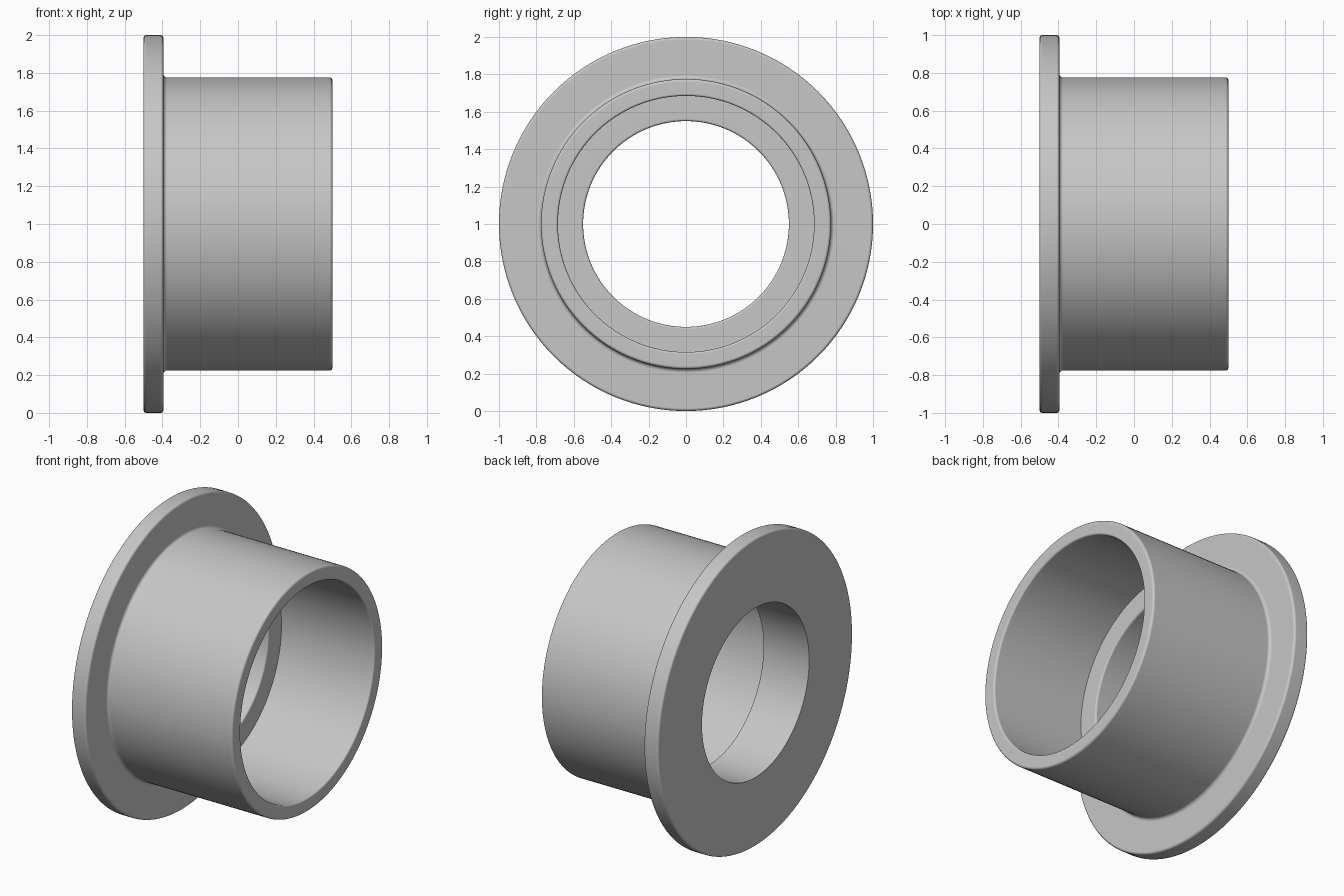
import bpy, bmesh, math
from mathutils import Vector, Matrix

if "Cube" in bpy.data.objects:
    bpy.data.objects.remove(bpy.data.objects["Cube"])

SEGMENTS = 128
ROUND_STEPS = 5


def rounded_profile(corners):
    """Closed (x, radius) profile; each corner is (x, radius, fillet)."""
    pts = []
    n = len(corners)
    for i, (x, r, f) in enumerate(corners):
        p = Vector((x, r))
        if f == 0:
            pts.append(p)
            continue
        a = (Vector(corners[i - 1][:2]) - p).normalized()
        b = (Vector(corners[(i + 1) % n][:2]) - p).normalized()
        centre = p + (a + b) * f
        for k in range(ROUND_STEPS + 1):
            t = math.pi / 2 * k / ROUND_STEPS
            pts.append(centre - b * f * math.cos(t) - a * f * math.sin(t))
    return pts


def revolve(name, profile, height, material):
    """Revolve a closed profile around a horizontal x axis."""
    bm = bmesh.new()
    rings = []
    for s in range(SEGMENTS):
        a = 2 * math.pi * s / SEGMENTS
        rings.append([bm.verts.new((p.x, p.y * math.sin(a), height + p.y * math.cos(a)))
                      for p in profile])
    n = len(profile)
    for s in range(SEGMENTS):
        r0, r1 = rings[s], rings[(s + 1) % SEGMENTS]
        for i in range(n):
            j = (i + 1) % n
            bm.faces.new((r0[i], r0[j], r1[j], r1[i]))
    bmesh.ops.recalc_face_normals(bm, faces=bm.faces[:])
    mesh = bpy.data.meshes.new(name)
    bm.to_mesh(mesh)
    bm.free()
    mesh.materials.append(material)
    obj = bpy.data.objects.new(name, mesh)
    bpy.context.collection.objects.link(obj)
    bpy.context.view_layer.objects.active = obj
    obj.select_set(True)
    bpy.ops.object.shade_smooth_by_angle(angle=math.radians(30))
    # keep the flat rings flat beside the fillets
    mod = obj.modifiers.new("flat_rings", 'WEIGHTED_NORMAL')
    mod.keep_sharp = True
    return obj


grey = bpy.data.materials.new("plain grey")
grey.diffuse_color = (0.57, 0.57, 0.57, 1)
grey.use_nodes = True
grey.node_tree.nodes["Principled BSDF"].inputs["Base Color"].default_value = grey.diffuse_color

# flange, sleeve, wide bore and narrow through hole
corners = [
    (-0.50, 0.55, 0.0),      # through hole, flange face
    (-0.50, 1.00, 0.015),    # flange rim
    (-0.395, 1.00, 0.015),
    (-0.395, 0.775, 0.02),   # fillet between flange and sleeve
    (0.50, 0.775, 0.015),    # sleeve mouth
    (0.50, 0.685, 0.012),
    (-0.167, 0.685, 0.0),    # inner step
    (-0.167, 0.55, 0.012),
]
revolve("flanged_bushing", rounded_profile(corners), 1.0, grey)
